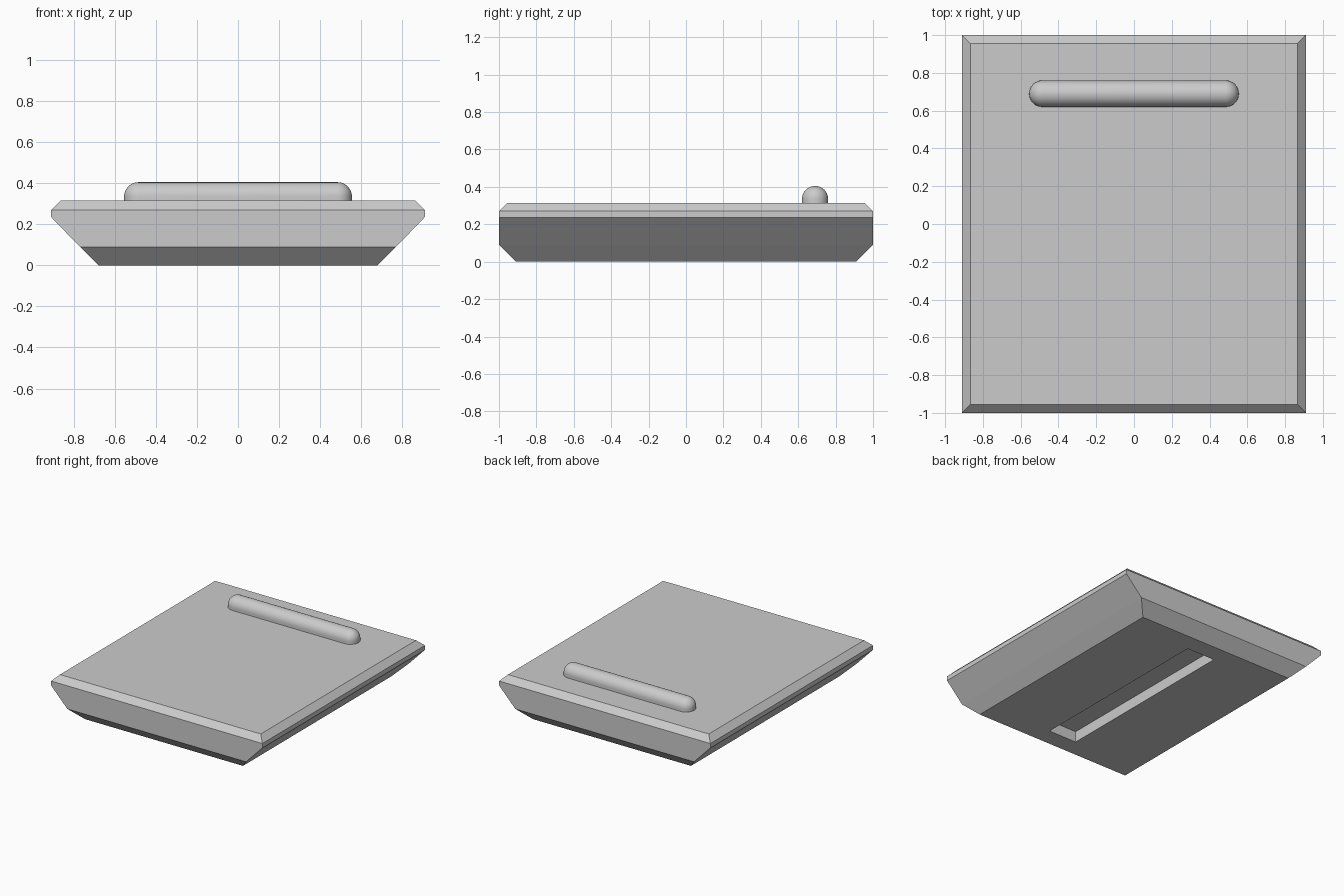
import bpy
import bmesh
import math

cube = bpy.data.objects.get("Cube")
if cube:
    bpy.data.objects.remove(cube, do_unlink=True)

# One plain grey for the whole model
grey = bpy.data.materials.new("light_grey")
grey.use_nodes = True
colour = (0.6, 0.6, 0.6, 1)
grey.diffuse_color = colour
grey.node_tree.nodes["Principled BSDF"].inputs["Base Color"].default_value = colour


def loft(name, sections):
    """Skin a closed solid through stacked rings of equal point count."""
    bm = bmesh.new()
    rings = [[bm.verts.new(p) for p in ring] for ring in sections]
    for low, high in zip(rings, rings[1:]):
        for i in range(len(low)):
            j = (i + 1) % len(low)
            bm.faces.new((low[i], low[j], high[j], high[i]))
    bm.faces.new(rings[0][::-1])
    bm.faces.new(rings[-1])
    bmesh.ops.recalc_face_normals(bm, faces=bm.faces)
    mesh = bpy.data.meshes.new(name)
    bm.to_mesh(mesh)
    bm.free()
    mesh.materials.append(grey)
    obj = bpy.data.objects.new(name, mesh)
    bpy.context.collection.objects.link(obj)
    return obj


def rectangle(hx, hy, z, cx=0, cy=0):
    return [(cx + sx * hx, cy + sy * hy, z)
            for sx, sy in ((-1, -1), (1, -1), (1, 1), (-1, 1))]


def stadium(half, radius, z, cy, steps=16):
    ring = []
    for side in (1, -1):
        for i in range(steps + 1):
            a = math.pi * (i / steps - 0.5)
            ring.append((side * (half + radius * math.cos(a)),
                         cy + side * radius * math.sin(a), z))
    return ring


# Sliding lid: dovetail flanks, chamfered ends and top rim
lid = loft("lid", [rectangle(*s) for s in (
    (0.68, 0.91, 0), (0.77, 1, 0.09), (0.91, 1, 0.235),
    (0.91, 1, 0.27), (0.865, 0.955, 0.315))])

# Plain straight slot cut into the underside
cutter = loft("slot_cutter", [rectangle(0.122, 0.77, z, 0.022) for z in (-0.1, 0.085)])
cutter.hide_render = True
cut = lid.modifiers.new("slot", "BOOLEAN")
cut.operation = "DIFFERENCE"
cut.solver = "EXACT"
cut.object = cutter
bpy.context.view_layer.objects.active = lid
bpy.ops.object.modifier_apply(modifier=cut.name)
bpy.data.objects.remove(cutter, do_unlink=True)

# Rounded finger ridge near the back
radius, half, base, spring, steps = 0.07, 0.485, 0.305, 0.335, 12
sections = [stadium(half, radius, base, 0.69)]
for i in range(steps):
    t = math.pi / 2 * i / steps
    sections.append(stadium(half, radius * math.cos(t), spring + radius * math.sin(t), 0.69))
sections.append(stadium(half, 0.001, spring + radius, 0.69))
ridge = loft("finger_ridge", sections)
bpy.ops.object.select_all(action="DESELECT")
ridge.select_set(True)
bpy.context.view_layer.objects.active = ridge
bpy.ops.object.shade_smooth_by_angle(angle=math.radians(35))
